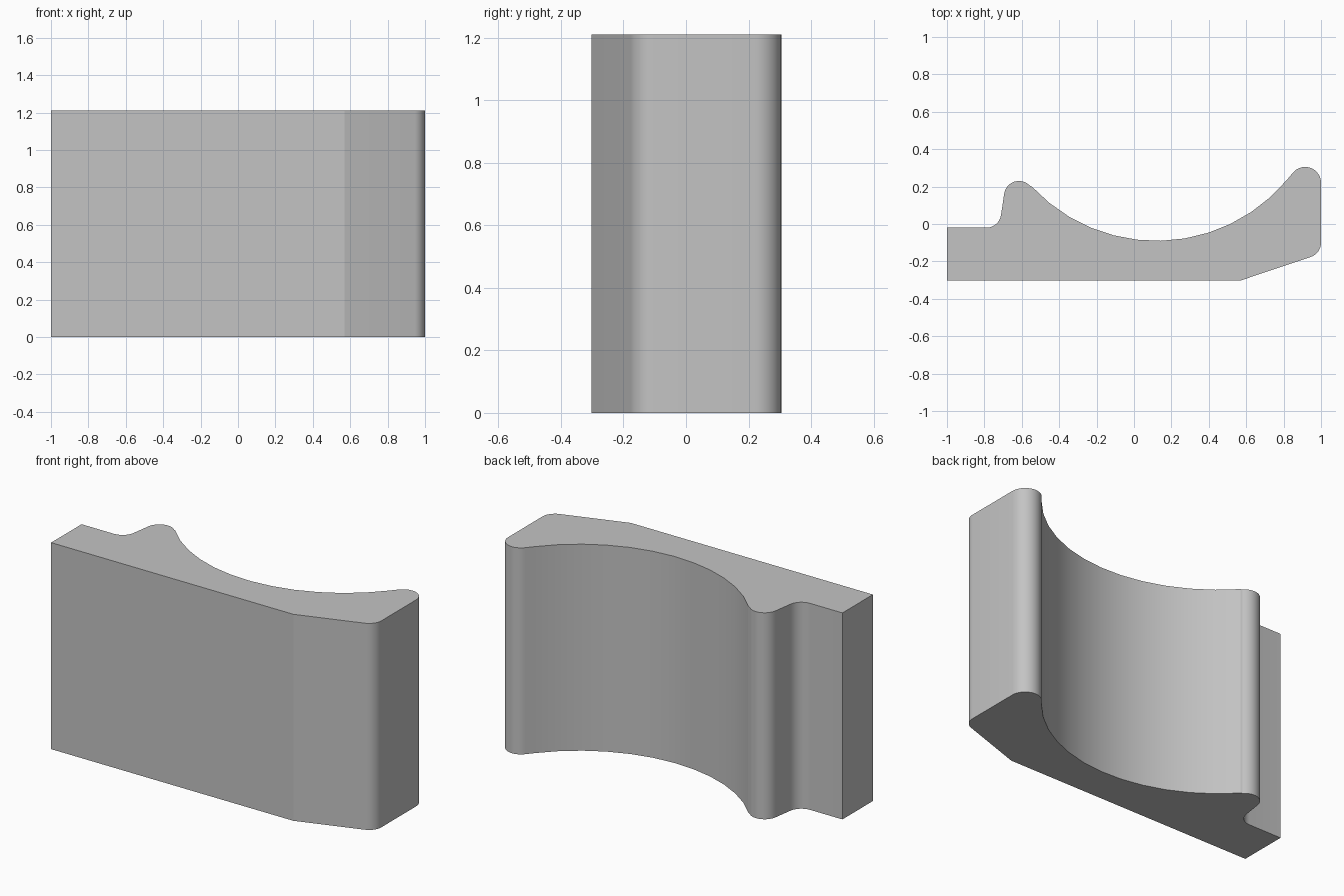
import bpy, bmesh
from math import radians, cos, sin

cube = bpy.data.objects.get("Cube")
if cube:
    bpy.data.objects.remove(cube, do_unlink=True)

HEIGHT = 1.21


def arc(cx, cy, r, start, end, steps):
    """Points along an arc, angles in degrees."""
    angles = [radians(start + (end - start) * i / steps) for i in range(steps + 1)]
    return [(cx + r * cos(a), cy + r * sin(a)) for a in angles]


# Plan outline, counter-clockwise from the front left corner
outline = [(-1, -0.302), (0.57, -0.302)]
outline += arc(0.92, -0.10, 0.08, -71.6, 0, 8)         # rounded front corner
outline += arc(0.915, 0.22, 0.085, 0, 140, 14)         # tall lip
outline += arc(0.12, 0.82, 0.91, -40, -137, 12)        # concave cradle
outline += arc(-0.615, 0.15, 0.08, 43, 174, 12)        # short lip
outline += arc(-0.79, 0.06, 0.08, -6, -90, 8)          # fillet down to the shelf
outline += [(-1, -0.02)]

# Extrude the outline upwards
bm = bmesh.new()
base = bm.faces.new([bm.verts.new((x, y, 0)) for x, y in outline])
result = bmesh.ops.extrude_face_region(bm, geom=[base], use_keep_orig=True)
top_verts = [v for v in result["geom"] if isinstance(v, bmesh.types.BMVert)]
bmesh.ops.translate(bm, verts=top_verts, vec=(0, 0, HEIGHT))
bmesh.ops.recalc_face_normals(bm, faces=bm.faces)
mesh = bpy.data.meshes.new("cradle_block")
bm.to_mesh(mesh)
bm.free()

block = bpy.data.objects.new("cradle_block", mesh)
bpy.context.collection.objects.link(block)

# Plain grey finish
grey = bpy.data.materials.new("light_grey")
grey.use_nodes = True
colour = (0.55, 0.55, 0.55, 1)
grey.diffuse_color = colour
grey.node_tree.nodes["Principled BSDF"].inputs["Base Color"].default_value = colour
mesh.materials.append(grey)

# Smooth curves, crisp corners
bpy.ops.object.select_all(action="DESELECT")
block.select_set(True)
bpy.context.view_layer.objects.active = block
bpy.ops.object.shade_smooth_by_angle(angle=radians(16))
